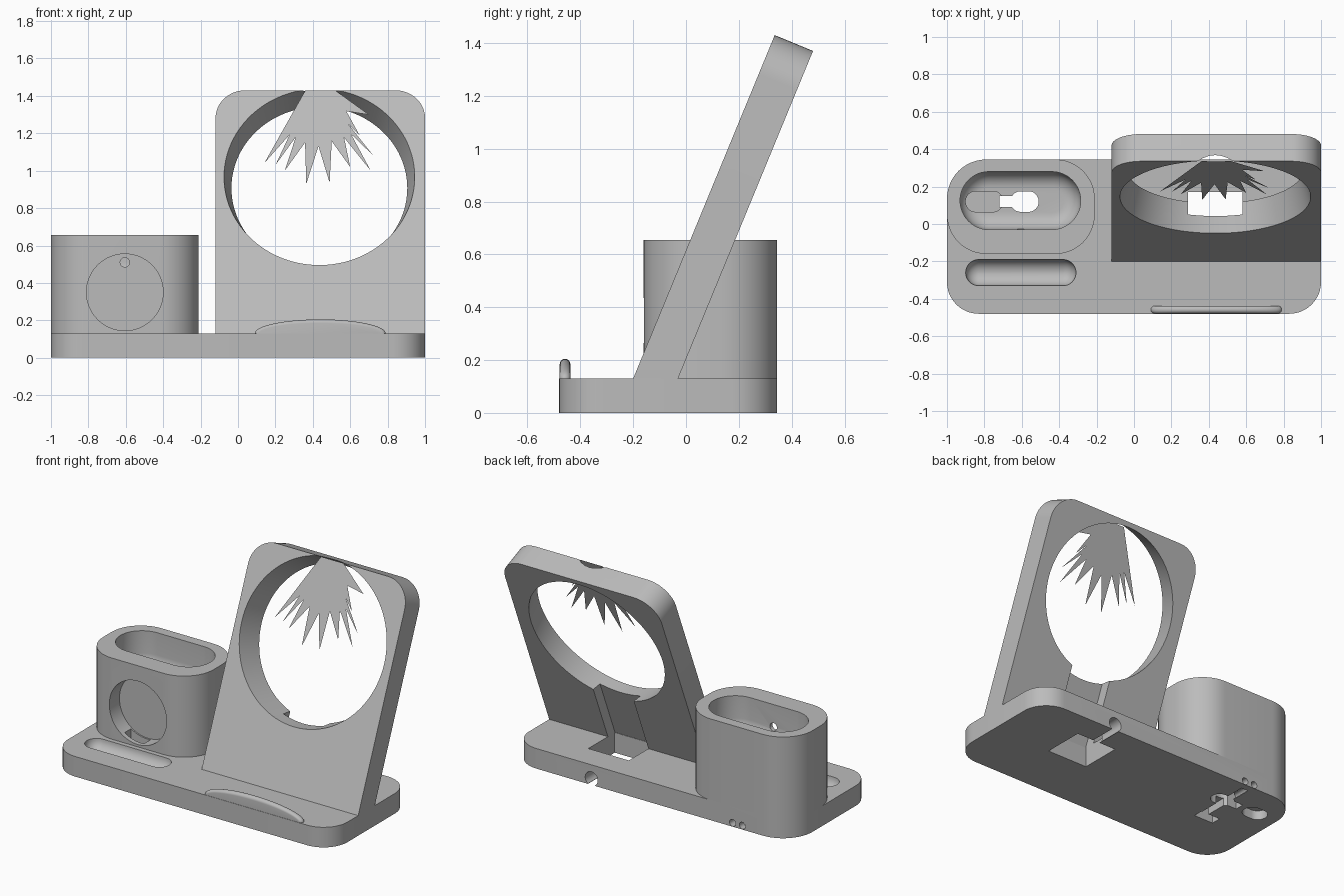
import bpy, bmesh, math
from mathutils import Matrix, Vector

default = bpy.data.objects.get("Cube")
if default:
    bpy.data.objects.remove(default, do_unlink=True)

grey = bpy.data.materials.new("matte grey")
grey.use_nodes = True
colour = (0.5, 0.5, 0.5, 1)
grey.diffuse_color = colour
grey.node_tree.nodes["Principled BSDF"].inputs["Base Color"].default_value = colour
cutters = []


def make(name, bm):
    mesh = bpy.data.meshes.new(name)
    bm.to_mesh(mesh)
    bm.free()
    mesh.materials.append(grey)
    ob = bpy.data.objects.new(name, mesh)
    bpy.context.collection.objects.link(ob)
    return ob


def loft(name, rings, matrix=Matrix()):
    """Closed solid through a stack of equal rings."""
    bm = bmesh.new()
    loops = [[bm.verts.new(matrix @ Vector(p)) for p in ring] for ring in rings]
    n = len(loops[0])
    for a, b in zip(loops, loops[1:]):
        for i in range(n):
            j = (i + 1) % n
            bm.faces.new((a[i], a[j], b[j], b[i]))
    bm.faces.new(loops[0][::-1])
    bm.faces.new(loops[-1])
    bmesh.ops.remove_doubles(bm, verts=bm.verts, dist=0.00001)
    bmesh.ops.recalc_face_normals(bm, faces=bm.faces)
    return make(name, bm)


def rounded(x0, x1, y0, y1, radii, z, inset=0, steps=12):
    """Rounded rectangle; radii run back left, back right, front right, front left."""
    if not isinstance(radii, tuple):
        radii = (radii,) * 4
    points = []
    for k, r in enumerate(radii):
        cx = x1 - r if k in (0, 3) else x0 + r
        cy = y1 - r if k < 2 else y0 + r
        rr = max(r - inset, 0.003)
        for s in range(steps + 1):
            a = math.pi / 2 * (k + s / steps)
            points.append((cx + rr * math.cos(a), cy + rr * math.sin(a), z))
    return points


def slab(name, x0, x1, y0, y1, radii, z0, z1, matrix=Matrix()):
    return loft(name, [rounded(x0, x1, y0, y1, radii, z) for z in (z0, z1)], matrix)


def box(x0, x1, y0, y1, z0, z1, matrix=Matrix()):
    return loft("cutter", [[(x0, y0, z), (x1, y0, z), (x1, y1, z), (x0, y1, z)]
                           for z in (z0, z1)], matrix)


def circle(cx, cy, rx, ry, z, n=64):
    return [(cx + rx * math.cos(math.tau * i / n),
             cy + ry * math.sin(math.tau * i / n), z) for i in range(n)]


def bore(x, z, r, y0, y1):
    """Round cutter running front to back."""
    return loft("cutter", [circle(x, z, r, r, -y) for y in (y0, y1)],
                Matrix.Rotation(math.pi / 2, 4, 'X'))


def scoop(x0, x1, y0, y1, r, top, floor, fillet):
    """Pocket cutter with a rounded floor."""
    rings = [rounded(x0, x1, y0, y1, r, top)]
    for s in range(9):
        a = math.pi / 2 * s / 8
        rings.append(rounded(x0, x1, y0, y1, r, floor + fillet * (1 - math.sin(a)),
                             fillet * (1 - math.cos(a))))
    return loft("cutter", rings)


def cut(target, *tools):
    bpy.context.view_layer.objects.active = target
    for tool in tools:
        tool.hide_render = True
        mod = target.modifiers.new("cut", 'BOOLEAN')
        mod.operation = 'DIFFERENCE'
        mod.solver = 'EXACT'
        mod.object = tool
        bpy.ops.object.modifier_apply(modifier=mod.name)
        if tool not in cutters:
            cutters.append(tool)


BASE_TOP, BACK = 0.13, 0.345

# Base plate with accessory tray
base = slab("base", -1, 1, -0.48, BACK, (0.17, 0.21, 0.17, 0.17), 0, BASE_TOP)
cut(base, scoop(-0.9, -0.31, -0.33, -0.19, 0.07, 0.2, 0.06, 0.07))

# Pod with top pocket, round front recess and cable hole
pod = slab("pod", -1, -0.21, -0.16, BACK, 0.21, BASE_TOP, 0.655)
cut(pod,
    scoop(-0.93, -0.285, -0.03, 0.28, 0.155, 0.75, 0.42, 0.09),
    bore(-0.605, 0.35, 0.205, -0.3, -0.055),
    bore(-0.605, 0.51, 0.025, -0.1, 0.05),
    slab("cutter", -0.9, -0.7, 0.065, 0.175, 0.054, 0.3, 0.5))

# Cable openings shared by pod and base
for tool in (slab("cutter", -0.66, -0.51, 0.065, 0.175, 0.054, -0.1, 0.5),
             box(-0.72, -0.64, 0.09, 0.15, -0.1, 0.5),
             box(-0.72, -0.58, -0.13, -0.065, -0.1, 0.25)):
    cut(pod, tool)
    cut(base, tool)

# Cable channels under the base
cut(base,
    box(-0.635, -0.585, -0.1, 0.3, -0.1, 0.05),
    slab("cutter", -0.92, -0.76, 0.06, 0.18, 0.058, -0.1, 0.06),
    bore(-0.645, 0.025, 0.022, 0.1, 0.5),
    bore(-0.575, 0.025, 0.022, 0.1, 0.5),
    box(0.29, 0.58, -0.1, 0.17, -0.1, 0.3),
    bore(0.435, 0.04, 0.045, 0.1, 0.5),
    box(0.41, 0.46, 0.1, 0.5, -0.1, 0.04))

# Leaning panel with tapered ring opening and rear cable channel
lean = Matrix.Translation((0, -0.2, BASE_TOP)) @ Matrix.Rotation(math.radians(67.6), 4, 'X')
THICK, RX, RV = 0.157, 0.435, 0.905
panel = slab("panel", -0.12, 1, -0.2, 1.406, (0.16, 0.16, 0.01, 0.01), -THICK, 0, lean)
ring = loft("cutter", [circle(RX, RV, r, r, z, 96)
                       for r, z in ((0.465, -THICK - 0.02), (0.515, 0.02))], lean)
cut(panel,
    box(-2, 2, -2, 2, -1, BASE_TOP),
    ring,
    box(0.29, 0.58, -0.4, 0.6, -0.4, -0.09, lean))

# Jagged splinters hanging from the top of the ring opening
tips = [(0.14, 1.04), (0.2, 1.03), (0.25, 1.0), (0.365, 0.93), (0.49, 0.935),
        (0.6, 1.02), (0.71, 1.0), (0.725, 1.08), (0.65, 1.19), (0.7, 1.3)]
apex = Vector((RX, 1.43))
outline = [Vector((0.36, 1.43))]
for a, b in zip(tips, tips[1:]):
    a, b = Vector(a), Vector(b)
    outline += [a, ((a + b) / 2).lerp(apex, 0.4)]
outline += [Vector(tips[-1]), Vector((0.52, 1.43))]
bm = bmesh.new()
verts = [bm.verts.new(lean @ Vector((p.x, (p.y - BASE_TOP) / 0.925, 0))) for p in outline]
top = bm.verts.new(lean @ Vector((RX, 1.405, 0)))
for a, b in zip(verts, verts[1:]):
    bm.faces.new((top, a, b))
splinters = make("splinters", bm)

# Rounded lip along the front edge
rings = []
for s in range(-6, 7):
    a = math.pi / 2 * s / 6
    d = 0.02 * (1 - math.cos(a))
    rings.append(circle(0.44, BASE_TOP, 0.35 - d, 0.075 - d, 0.458 + 0.02 * math.sin(a)))
lip = loft("front_lip", rings, Matrix.Rotation(math.pi / 2, 4, 'X'))

for tool in cutters:
    bpy.data.objects.remove(tool, do_unlink=True)

# Smooth curved walls, keep sharp edges
for ob in (base, pod, panel, lip):
    bpy.ops.object.select_all(action='DESELECT')
    ob.select_set(True)
    bpy.context.view_layer.objects.active = ob
    bpy.ops.object.shade_smooth_by_angle(angle=math.radians(30))
